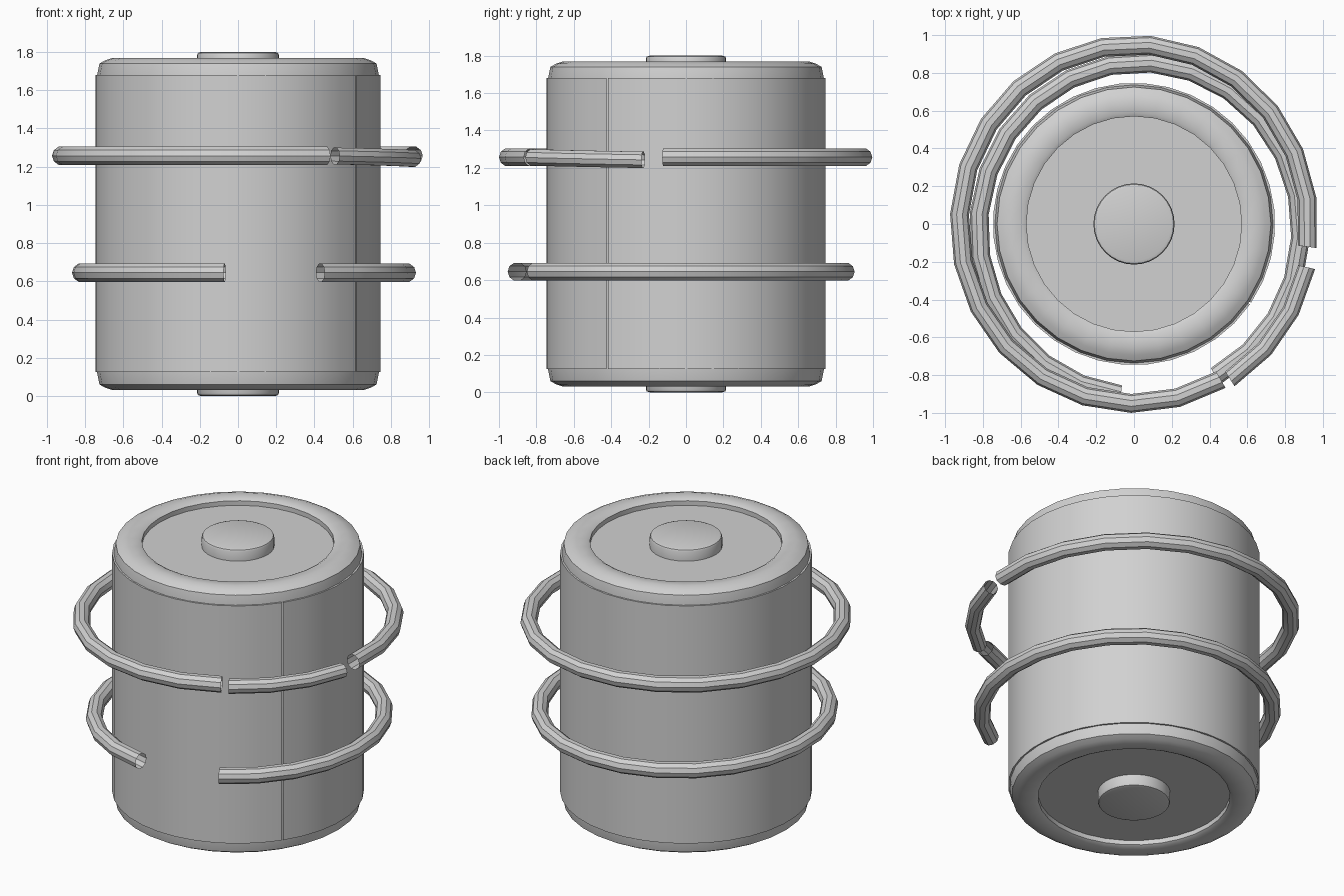
import bpy
import bmesh
from math import cos, sin, radians, pi

cube = bpy.data.objects.get("Cube")
if cube:
    bpy.data.objects.remove(cube, do_unlink=True)

TOP = 1.8
gray = bpy.data.materials.new("plain_gray")
gray.use_nodes = True
gray.diffuse_color = (0.64, 0.64, 0.64, 1)
gray.node_tree.nodes["Principled BSDF"].inputs["Base Color"].default_value = (0.64, 0.64, 0.64, 1)


def skin(name, rows, wrap_rows, wrap_cols):
    """Bridge successive rows of points into a smooth quad surface."""
    bm = bmesh.new()
    grid = [[bm.verts.new(p) for p in row] for row in rows]
    n, m = len(grid), len(grid[0])
    for i in range(n if wrap_rows else n - 1):
        a, b = grid[i], grid[(i + 1) % n]
        for j in range(m if wrap_cols else m - 1):
            k = (j + 1) % m
            bm.faces.new((a[j], b[j], b[k], a[k]))
    bmesh.ops.remove_doubles(bm, verts=bm.verts, dist=1e-5)
    bmesh.ops.recalc_face_normals(bm, faces=bm.faces)
    mesh = bpy.data.meshes.new(name)
    bm.to_mesh(mesh)
    bm.free()
    mesh.materials.append(gray)
    obj = bpy.data.objects.new(name, mesh)
    bpy.context.collection.objects.link(obj)
    bpy.ops.object.select_all(action="DESELECT")
    obj.select_set(True)
    bpy.context.view_layer.objects.active = obj
    bpy.ops.object.shade_smooth_by_angle(angle=radians(30))
    return obj


def lathe(name, profile, sides=32, start=0.0, sweep=360.0):
    """Turn a (radius, height) profile around the vertical axis."""
    full = sweep == 360
    rows = []
    for i in range(sides if full else sides + 1):
        t = radians(start + sweep * i / sides)
        rows.append([(r * cos(t), r * sin(t), z) for r, z in profile])
    return skin(name, rows, full, False)


def hoop(name, center, radii, start, end, z_start, z_end, tube=0.05, sides=10):
    """Open-ended round tube along an elliptical arc."""
    steps = max(3, round((end - start) / 15))
    rows = []
    for i in range(steps + 1):
        f = i / steps
        t = radians(start + (end - start) * f)
        x, y = center[0] + radii[0] * cos(t), center[1] + radii[1] * sin(t)
        z = z_start + (z_end - z_start) * f
        rows.append([(x + tube * cos(s) * cos(t), y + tube * cos(s) * sin(t), z + tube * sin(s))
                     for s in (2 * pi * k / sides for k in range(sides))])
    return skin(name, rows, False, True)


# Drum core with a recessed, rounded rim at both ends
half = [(0, 1.725), (0.57, 1.725), (0.57, 1.755), (0.59, 1.766), (0.655, 1.77),
        (0.695, 1.757), (0.725, 1.74), (0.737, 1.68)]
lathe("drum_core", half + [(r, TOP - z) for r, z in reversed(half)])

# Wrapped outer sheet with a narrow vertical seam
lathe("outer_wrap", [(0.728, 1.68), (0.747, 1.68), (0.747, 0.125), (0.728, 0.125)],
      sides=36, start=-33.9, sweep=359.2)

# Round button at each end
button = [(0.215, 1.72), (0.215, 1.785), (0.21, 1.795), (0.195, TOP), (0, TOP)]
lathe("top_button", button)
lathe("bottom_button", [(r, TOP - z) for r, z in button])

# Broken hoops floating around the drum
hoop("upper_hoop", (0, 0), (0.925, 0.95), -7.3, 299.8, 1.257, 1.257)
hoop("upper_hoop_fragment", (0.012, -0.018), (0.925, 0.95), -57.6, -12.8, 1.256, 1.243, 0.046)
hoop("lower_hoop", (0.03, -0.028), (0.853, 0.882), -62, 263.3, 0.645, 0.645)
